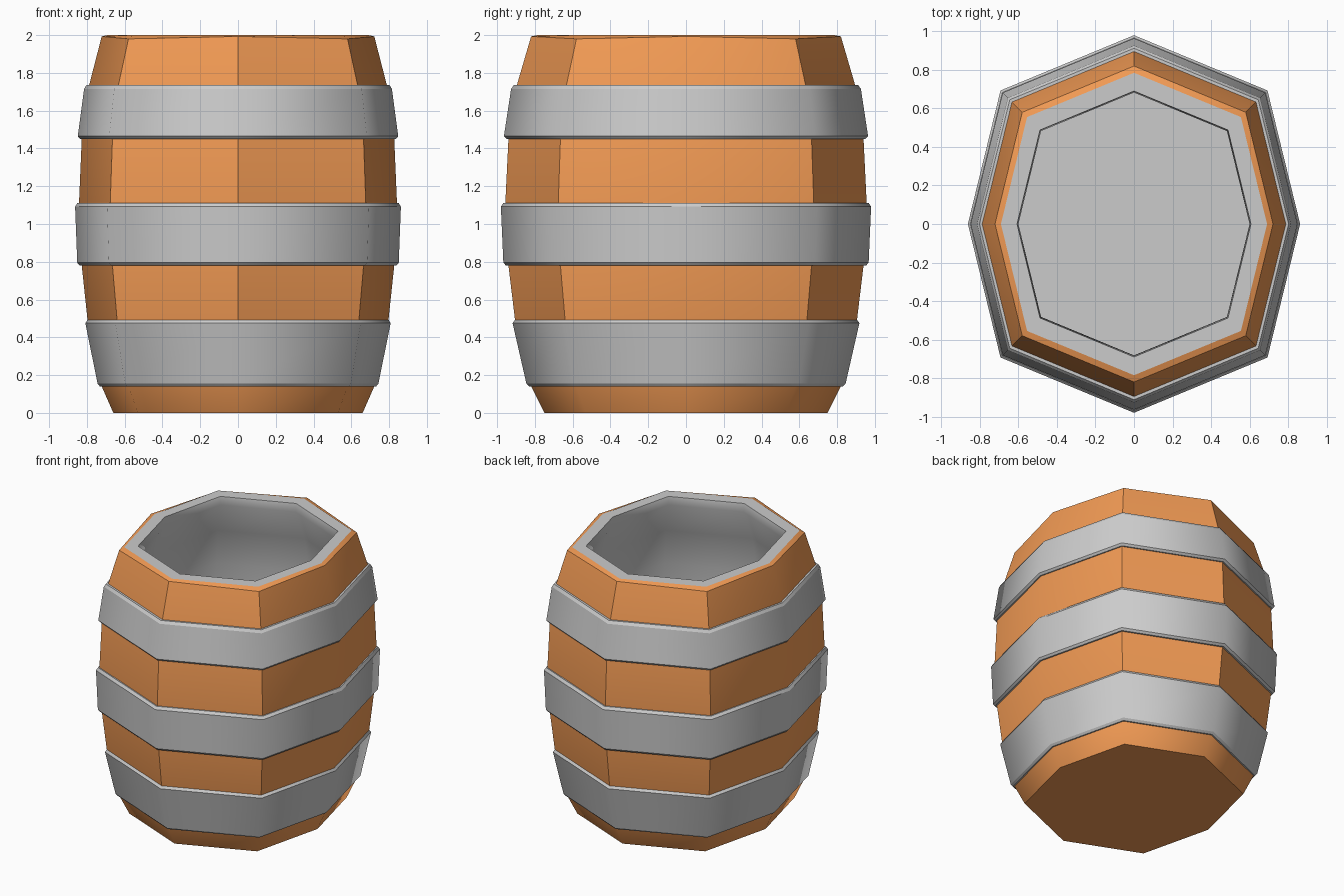
import bpy, bmesh, math

if "Cube" in bpy.data.objects:
    bpy.data.objects.remove(bpy.data.objects["Cube"])

SIDES = 8
SQUASH = 0.88   # the two side corners are pulled in


def lathe(name, profile, closed=False, cap_first=False, cap_last=False, is_sharp=None, mat=None):
    """Sweep a (radius, z) profile round the eight-sided plan."""
    bm = bmesh.new()
    rings = []
    for r, z in profile:
        ring = []
        for k in range(SIDES):
            a = math.tau * k / SIDES
            x = r * math.cos(a) * (SQUASH if k % 4 == 0 else 1)
            ring.append(bm.verts.new((x, r * math.sin(a), z)))
        rings.append(ring)
    pairs = list(zip(rings, rings[1:]))
    if closed:
        pairs.append((rings[-1], rings[0]))
    for lo, hi in pairs:
        for k in range(SIDES):
            n = (k + 1) % SIDES
            bm.faces.new((lo[k], lo[n], hi[n], hi[k]))
    if cap_first:
        bm.faces.new(rings[0][::-1])
    if cap_last:
        bm.faces.new(rings[-1])
    bm.normal_update()
    for f in bm.faces:
        f.smooth = True
    for e in bm.edges:
        if is_sharp and len(e.link_faces) == 2:
            e.smooth = not is_sharp(e)
    me = bpy.data.meshes.new(name)
    bm.to_mesh(me)
    bm.free()
    ob = bpy.data.objects.new(name, me)
    bpy.context.collection.objects.link(ob)
    if mat:
        me.materials.append(mat)
    return ob


def level(e):
    return abs(e.verts[0].co.z - e.verts[1].co.z) < 1e-4


def angled(e):
    low = max(v.co.z for v in e.verts) < 0.2 and not level(e)
    return not low and e.calc_face_angle(0) > math.radians(30)


wood = bpy.data.materials.new("wood")
wood.diffuse_color = (0.9, 0.33, 0.09, 1)
wood.use_nodes = True
wood.node_tree.nodes["Principled BSDF"].inputs["Base Color"].default_value = wood.diffuse_color

# wooden outer shell with its bottom
staves = lathe("barrel_staves", [
    (0.75, 0), (0.82, 0.14), (0.905, 0.49), (0.94, 0.78), (0.957, 1.1),
    (0.94, 1.45), (0.897, 1.73), (0.82, 1.98), (0.785, 2.0)],
    cap_first=True, is_sharp=angled, mat=wood)
# rim edge rises a little at the four axis corners
for v in staves.data.vertices:
    if abs(v.co.z - 1.98) < 1e-3 and min(abs(v.co.x), abs(v.co.y)) < 1e-3:
        v.co.z = 1.993

# grey rim, inner wall and floor
lathe("barrel_lining", [
    (0.785, 2.0), (0.69, 2.0), (0.682, 1.94), (0.79, 1.70), (0.84, 1.43),
    (0.857, 1.1), (0.84, 0.8), (0.805, 0.52), (0.73, 0.2), (0.69, 0.1)],
    cap_last=True, is_sharp=lambda e: level(e) and e.calc_face_angle(0) > math.radians(30))

# three chamfered hoops: bottom z, top z, bottom radius, top radius
hoops = {
    "lower_hoop": (0.14, 0.495, 0.845, 0.918),
    "middle_hoop": (0.78, 1.112, 0.967, 0.98),
    "upper_hoop": (1.45, 1.735, 0.964, 0.926),
}
for name, (z0, z1, r0, r1) in hoops.items():
    lathe(name, [
        (r0 - 0.05, z0), (r0 - 0.014, z0), (r0, z0 + 0.015),
        (r1, z1 - 0.02), (r1 - 0.014, z1), (r1 - 0.05, z1)],
        closed=True, is_sharp=level)
